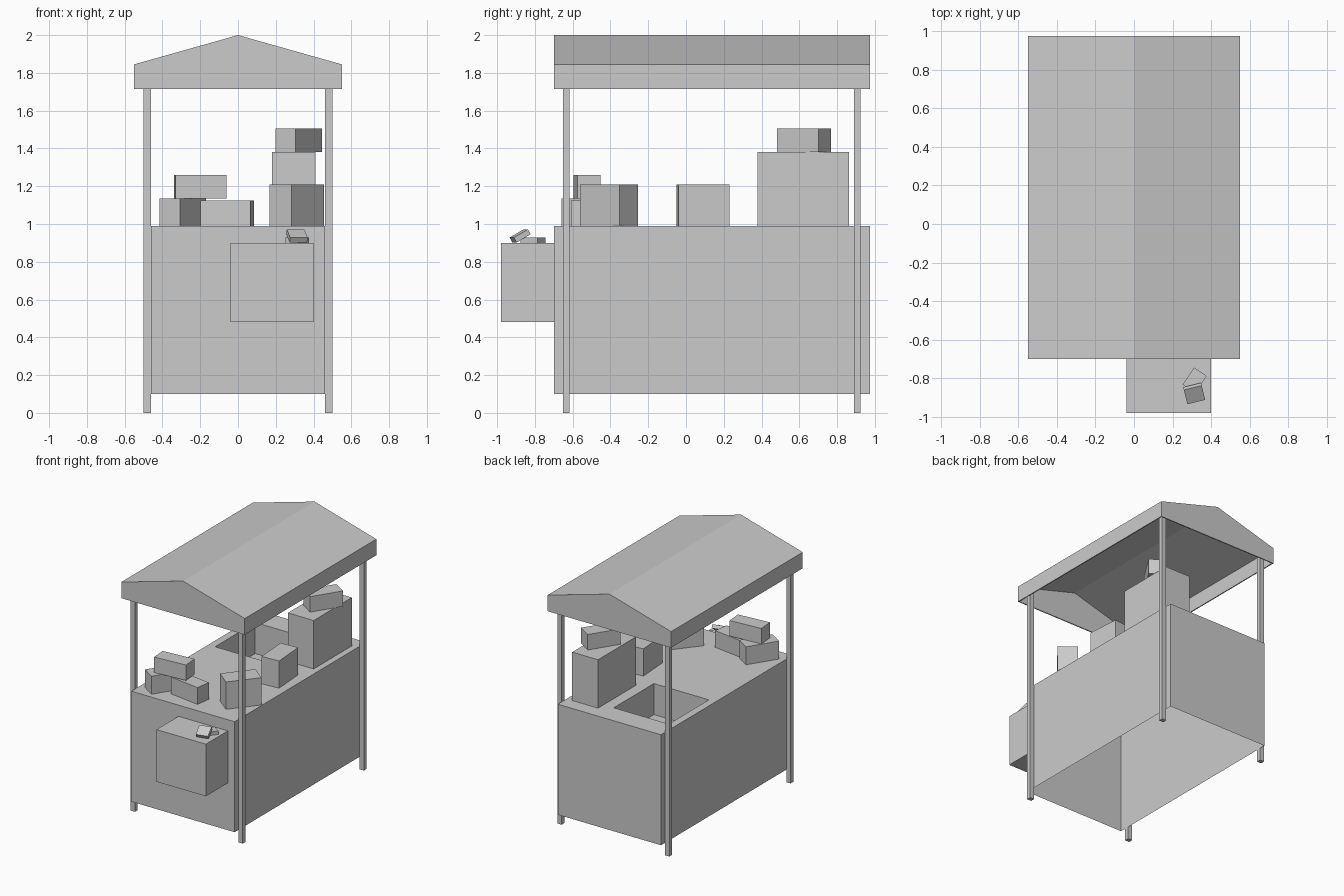
import bpy, bmesh
from math import radians
from mathutils import Matrix, Euler

cube = bpy.data.objects.get("Cube")
if cube:
    bpy.data.objects.remove(cube, do_unlink=True)

# One plain grey for everything
GREY = (0.6, 0.6, 0.6, 1)
grey = bpy.data.materials.new("plain_grey")
grey.use_nodes = True
grey.diffuse_color = GREY
grey.node_tree.nodes["Principled BSDF"].inputs["Base Color"].default_value = GREY


def add_object(name, bm):
    mesh = bpy.data.meshes.new(name)
    bm.to_mesh(mesh)
    bm.free()
    mesh.materials.append(grey)
    obj = bpy.data.objects.new(name, mesh)
    bpy.context.collection.objects.link(obj)
    return obj


def box(name, centre, size, turn=0, tilt=0):
    """Box with its size along local axes, turned about z and tilted about x."""
    bm = bmesh.new()
    rot = Euler((radians(tilt), 0, radians(turn))).to_matrix().to_4x4()
    bmesh.ops.create_cube(bm, size=1, matrix=Matrix.Translation(centre) @ rot
                          @ Matrix.Diagonal((*size, 1)))
    return add_object(name, bm)


def rect(bm, x0, x1, y0, y1, z):
    return [bm.verts.new(p) for p in
            ((x0, y0, z), (x1, y0, z), (x1, y1, z), (x0, y1, z))]


# Counter: thin shell open underneath, with a sunken basin in its top
TOP = 0.99
bm = bmesh.new()
loops = [rect(bm, -0.46, 0.46, -0.70, 0.975, 0.10),
         rect(bm, -0.46, 0.46, -0.70, 0.975, TOP),
         rect(bm, -0.40, 0.09, 0.28, 0.79, TOP),
         rect(bm, -0.40, 0.09, 0.28, 0.79, 0.74)]
for a, b in zip(loops, loops[1:]):
    for i in range(4):
        j = (i + 1) % 4
        bm.faces.new((a[i], a[j], b[j], b[i]))
bm.faces.new(loops[-1])
add_object("counter", bm)

# Roof: gabled prism, hollow from below
bm = bmesh.new()
profile = [(-0.55, 1.715), (0.55, 1.715), (0.55, 1.845), (0, 2.0), (-0.55, 1.845)]
front = bm.faces.new([bm.verts.new((x, -0.70, z)) for x, z in profile])
ext = bmesh.ops.extrude_face_region(bm, geom=[front], use_keep_orig=True)
bmesh.ops.translate(bm, vec=(0, 1.675, 0),
                    verts=[g for g in ext["geom"] if isinstance(g, bmesh.types.BMVert)])
bmesh.ops.recalc_face_normals(bm, faces=bm.faces)
bm.normal_update()
bmesh.ops.delete(bm, geom=[f for f in bm.faces if f.normal.z < -0.9], context="FACES_ONLY")
roof = add_object("roof", bm)
shell = roof.modifiers.new("thickness", "SOLIDIFY")
shell.thickness = 0.012
shell.offset = -1

# Corner posts
for end, y in (("front", -0.635), ("back", 0.907)):
    for side, x in (("right", -0.48), ("left", 0.48)):
        box(f"{end}_{side}_post", (x, y, 0.92), (0.038, 0.035, 1.84))

# Front bin with two small packets lying on it
box("front_bin", (0.18, -0.84, 0.69), (0.44, 0.28, 0.42))
box("flat_packet", (0.314, -0.81, 0.914), (0.107, 0.078, 0.028), 56)
box("leaning_packet", (0.312, -0.878, 0.937), (0.095, 0.088, 0.03), 14, 30)


# Cartons standing on the counter: centre x, y, base, size, turn
def carton(name, x, y, base, size, turn=0):
    box(name, (x, y, base + size[2] / 2), size, turn)


carton("tall_carton", 0.295, 0.62, TOP, (0.23, 0.485, 0.39))
carton("top_carton", 0.322, 0.625, 1.38, (0.26, 0.127, 0.125), 57.5)
carton("middle_carton", 0.31, 0.09, TOP, (0.15, 0.27, 0.22), 4)
carton("turned_carton", 0.31, -0.408, TOP, (0.27, 0.153, 0.22), 51)
carton("right_carton", -0.292, -0.515, TOP, (0.26, 0.127, 0.145), 57.5)
carton("front_carton", -0.058, -0.53, TOP, (0.268, 0.122, 0.135), -8.5)
carton("stacked_carton", -0.2, -0.525, 1.135, (0.27, 0.122, 0.125), 4.4)
